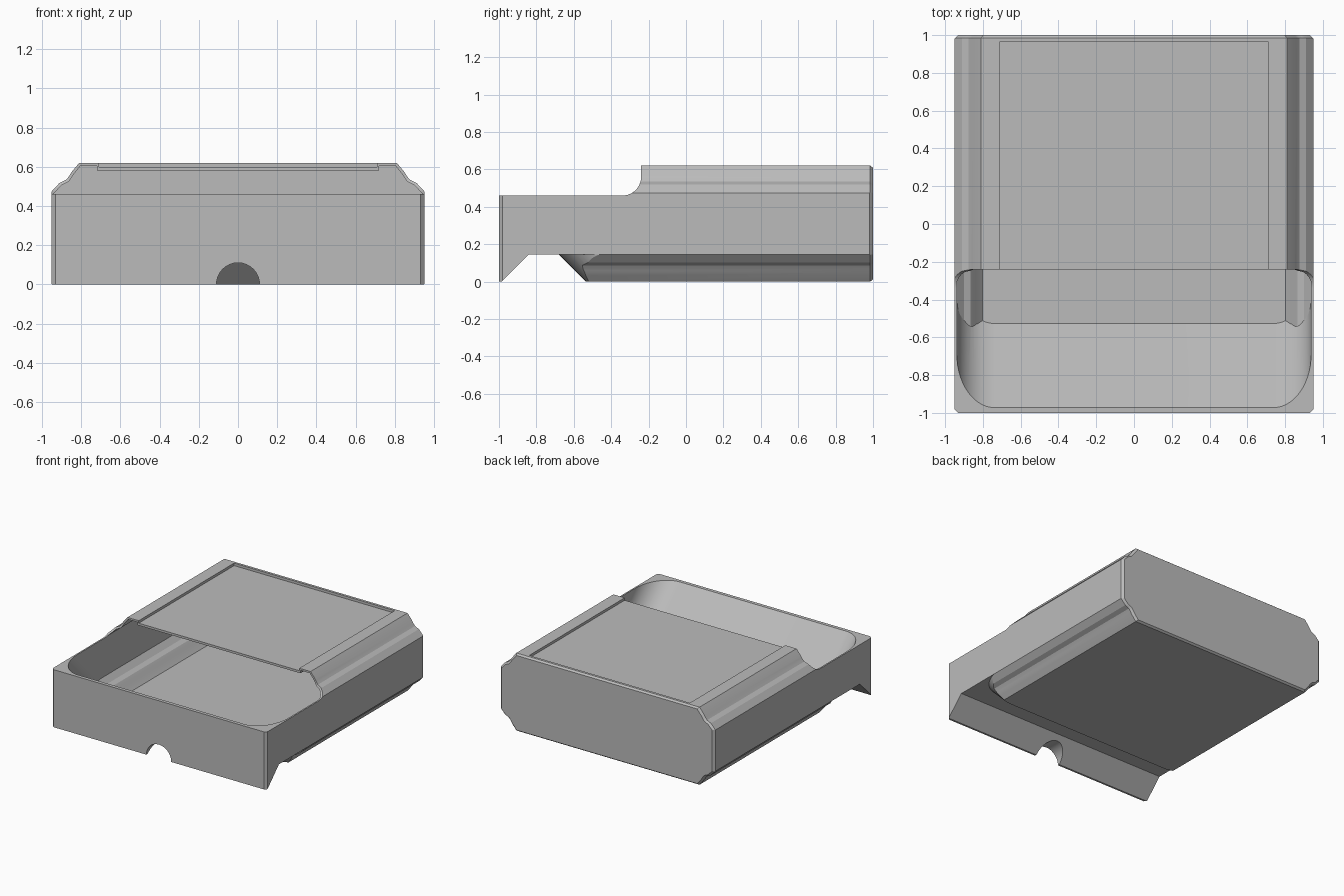
import bpy
import bmesh
from math import sin, cos, pi, radians, sqrt
from mathutils import Vector

cube = bpy.data.objects.get("Cube")
if cube:
    bpy.data.objects.remove(cube, do_unlink=True)

grey = bpy.data.materials.new("plain grey plastic")
grey.use_nodes = True
grey.diffuse_color = (0.5, 0.5, 0.5, 1)
grey.node_tree.nodes["Principled BSDF"].inputs["Base Color"].default_value = (0.5, 0.5, 0.5, 1)


def loft(name, rings):
    """Closed solid through a list of matching rings."""
    bm = bmesh.new()
    loops = [[bm.verts.new(p) for p in ring] for ring in rings]
    for a, b in zip(loops, loops[1:]):
        for i in range(len(a)):
            j = (i + 1) % len(a)
            bm.faces.new((a[i], a[j], b[j], b[i]))
    bm.faces.new(loops[0])
    bm.faces.new(loops[-1])
    bmesh.ops.recalc_face_normals(bm, faces=bm.faces)
    mesh = bpy.data.meshes.new(name)
    bm.to_mesh(mesh)
    bm.free()
    mesh.materials.append(grey)
    obj = bpy.data.objects.new(name, mesh)
    bpy.context.scene.collection.objects.link(obj)
    return obj


def side_prism(name, profile, half):
    """Extrude a y-z profile across x."""
    return loft(name, [[(x, y, z) for y, z in profile] for x in (-half, half)])


def box(name, lo, hi):
    ys = (lo[1], hi[1])
    return loft(name, [[(lo[0], y, lo[2]), (hi[0], y, lo[2]),
                        (hi[0], y, hi[2]), (lo[0], y, hi[2])] for y in ys])


def combine(target, tool, operation):
    mod = target.modifiers.new(operation, "BOOLEAN")
    mod.operation = operation
    mod.solver = "EXACT"
    mod.object = tool
    bpy.context.view_layer.objects.active = target
    bpy.ops.object.modifier_apply(modifier=mod.name)
    bpy.data.objects.remove(tool, do_unlink=True)


HEIGHT = 0.62
# Stepped shoulder, from the side wall up to the top
SHOULDER = [(0.95, 0.475), (0.91, 0.518), (0.893, 0.526), (0.876, 0.534),
            (0.862, 0.552), (0.848, 0.574), (0.81, HEIGHT)]


def section(points, lower):
    """Mirror a right-hand half section to a closed loop."""
    half = lower + points
    return half + [(-x, z) for x, z in reversed(half)]


def sloped_tube(name, half, offset, radius):
    """Tube tilted at 45 degrees with two rounded corners along its ramp."""
    v0 = offset / sqrt(2)
    pts = [(half, v0 + 4), (-half, v0 + 4)]
    steps = 14
    for start, cx in ((pi, radius - half), (1.5 * pi, half - radius)):
        for i in range(steps + 1):
            a = start + i * pi / 2 / steps
            pts.append((cx + radius * cos(a), v0 + radius + radius * sin(a)))
    normal = Vector((0, 1, 1)).normalized()
    along = Vector((0, -1, 1)).normalized()
    return loft(name, [[Vector((x, 0, 0)) + normal * v + along * u for x, v in pts]
                       for u in (-3, 3)])


# Outer shell with a chamfered back end
outer = section(SHOULDER, [(x, HEIGHT - z) for x, z in reversed(SHOULDER)])
c = 0.015
back = [(x * (1 - c), HEIGHT / 2 + (z - HEIGHT / 2) * (1 - 2.5 * c)) for x, z in outer]
bin_body = loft("bin_body", [[(x, -1, z) for x, z in outer],
                             [(x, 1 - c, z) for x, z in outer],
                             [(x, 1, z) for x, z in back]])

# Raised underside behind the front lip, with a sloping floor front
keep = sloped_tube("keep_shape", 0.96, -0.535, 0.22)
combine(keep, box("upper_slab", (-1.2, -1.2, 0.145), (1.2, 1.2, 1)), "UNION")
combine(bin_body, keep, "INTERSECT")

# Front lip reaching down to the ground
lip = side_prism("front_lip", [(-1, 0), (-0.985, 0), (-0.84, 0.145),
                               (-0.84, 0.3), (-1, 0.3)], 0.95)
combine(bin_body, lip, "UNION")

# Hollow interior, ending at the front in the rounded ramp
t = 0.011
inner_shoulder = [(x - t, z - t) for x, z in SHOULDER[:-1]]
inner_floor = [(x, HEIGHT - z) for x, z in reversed(inner_shoulder)]
inner = section(inner_shoulder + [(0.803, 0.605), (0.72, 0.605), (0.72, 0.582)],
                [(0.803, 0.015)] + inner_floor)
cavity = loft("cavity", [[(x, y, z) for x, z in inner] for y in (-1.3, 0.985)])
combine(cavity, sloped_tube("ramp_shape", 0.938, -0.512, 0.2), "INTERSECT")
combine(bin_body, cavity, "DIFFERENCE")

# Open top at the front, with a rounded inside corner
r = 0.1
opening = [(-1.2, 0.46)]
for i in range(11):
    a = -pi / 2 + i * pi / 20
    opening.append((-0.24 - r + r * cos(a), 0.46 + r + r * sin(a)))
opening += [(-0.24, 0.9), (-1.2, 0.9)]
combine(bin_body, side_prism("front_opening", opening, 1.2), "DIFFERENCE")

# Shallow label recess on the lid, open towards the front
combine(bin_body, box("label_recess", (-0.71, -0.4, 0.6), (0.71, 0.965, 0.8)), "DIFFERENCE")

# Finger notch in the front lip
ring = [(0.11 * cos(i * pi / 16), 0.11 * sin(i * pi / 16)) for i in range(32)]
notch = loft("finger_notch", [[(x, y, z) for x, z in ring] for y in (-1.2, -0.7)])
combine(bin_body, notch, "DIFFERENCE")

# Chamfered upright corners
for sx in (-1, 1):
    for sy in (-1, 1):
        d = 0.018
        plan = [(d, 0), (0, d), (-d, 0), (0, -d)]
        corner = loft("corner_cut", [[(sx * 0.95 + x, sy + y, z) for x, y in plan]
                                     for z in (-0.2, 0.9)])
        combine(bin_body, corner, "DIFFERENCE")

bpy.ops.object.select_all(action="DESELECT")
bin_body.select_set(True)
bpy.context.view_layer.objects.active = bin_body
bpy.ops.object.shade_smooth_by_angle(angle=radians(20))
